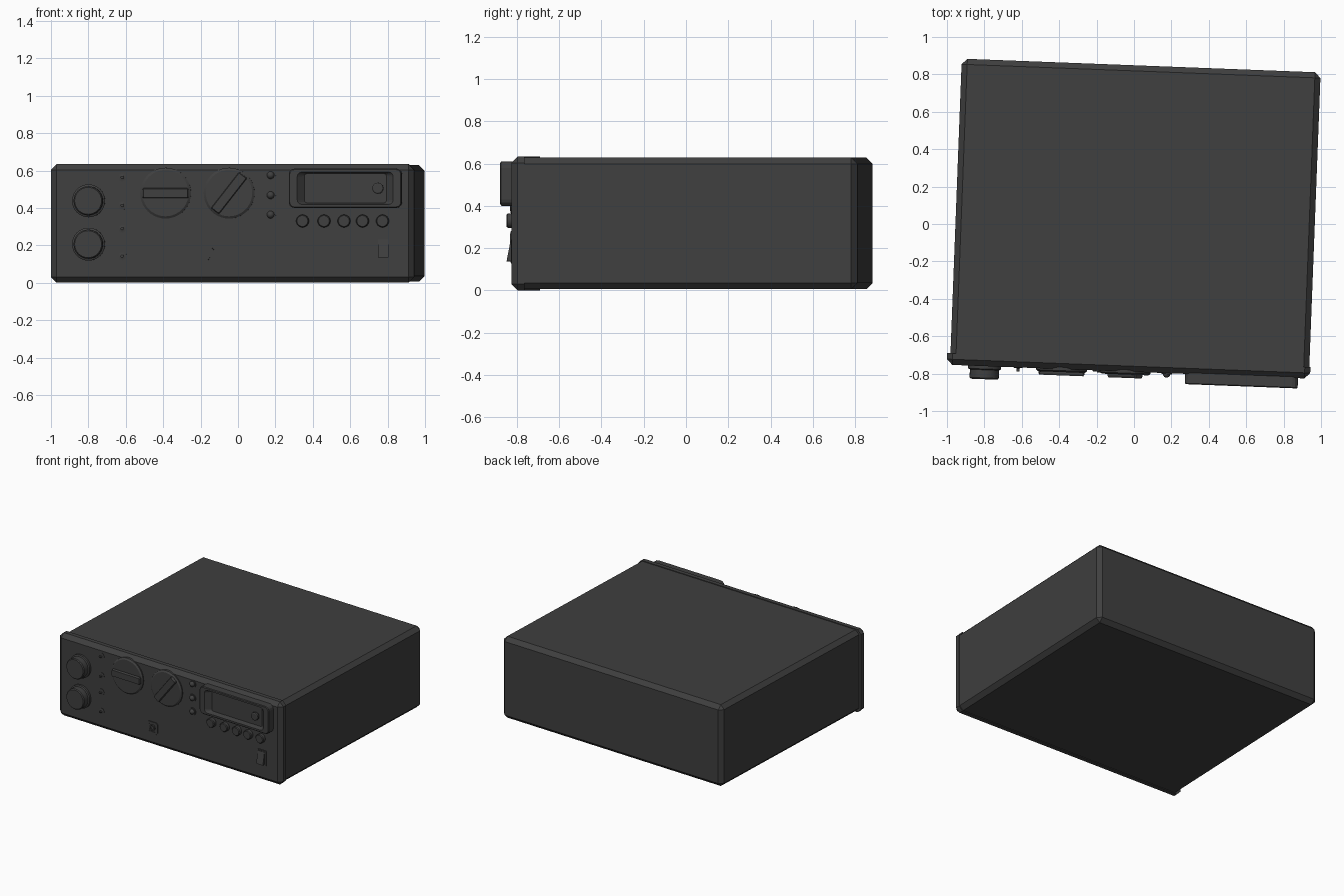
import bpy
import bmesh
from math import cos, sin, pi, radians
from mathutils import Matrix

cube = bpy.data.objects.get("Cube")
if cube:
    bpy.data.objects.remove(cube, do_unlink=True)

GREY = (0.05, 0.05, 0.05, 1)
mat = bpy.data.materials.new("dark_grey")
mat.use_nodes = True
mat.diffuse_color = GREY
bsdf = mat.node_tree.nodes["Principled BSDF"]
bsdf.inputs["Base Color"].default_value = GREY

FACE_Y = -0.79                       # front surface of the panel
TURN = Matrix.Rotation(radians(-2.2), 4, 'Z')


def ring(w, h, corner, n):
    """Outline of a rectangle with rounded (n > 1) or chamfered (n = 1) corners."""
    pts = []
    for q, (sx, sz) in enumerate([(1, 1), (-1, 1), (-1, -1), (1, -1)]):
        for i in range(n + 1):
            a = (q + i / n) * pi / 2
            pts.append((sx * (w / 2 - corner) + corner * cos(a),
                        sz * (h / 2 - corner) + corner * sin(a)))
    return pts


def loft(name, x, z, rings, n=1, spin=0, smooth=False):
    """Join rings (width, height, corner, distance out from panel) into a solid."""
    bm = bmesh.new()
    loops = []
    for w, h, c, out in rings:
        loops.append([bm.verts.new((px, -out, pz)) for px, pz in ring(w, h, c, n)])
    count = len(loops[0])
    for a, b in zip(loops, loops[1:]):
        for i in range(count):
            j = (i + 1) % count
            bm.faces.new((a[i], a[j], b[j], b[i]))
    bm.faces.new(loops[0])
    bm.faces.new(loops[-1])
    bmesh.ops.remove_doubles(bm, verts=bm.verts, dist=1e-5)
    bmesh.ops.recalc_face_normals(bm, faces=bm.faces)
    place = TURN @ Matrix.Translation((x, FACE_Y, z)) @ Matrix.Rotation(spin, 4, 'Y')
    bm.transform(place)
    mesh = bpy.data.meshes.new(name)
    bm.to_mesh(mesh)
    bm.free()
    mesh.materials.append(mat)
    obj = bpy.data.objects.new(name, mesh)
    bpy.context.collection.objects.link(obj)
    if smooth:
        bpy.ops.object.select_all(action='DESELECT')
        obj.select_set(True)
        bpy.context.view_layer.objects.active = obj
        bpy.ops.object.shade_smooth_by_angle(angle=radians(30))
    return obj


def turned(name, x, z, profile, n=8):
    """Round part from a profile of (radius, distance out)."""
    return loft(name, x, z, [(2 * r, 2 * r, r, d) for r, d in profile], n, smooth=True)


# Case and front panel, chamfered all round
loft("case", 0.006, 0.317, [(1.92, 0.623, 0.03, -0.06), (1.92, 0.623, 0.03, -1.608),
                            (1.86, 0.563, 0, -1.638)])
loft("front_panel", 0, 0.317, [(1.944, 0.633, 0.03, -0.062), (1.944, 0.633, 0.03, -0.03),
                               (1.884, 0.573, 0, 0)])

# Round knobs on the left end
for name, z in (("upper_knob", 0.438), ("lower_knob", 0.206)):
    turned(name, -0.769, z, [(0.088, -0.01), (0.088, 0.015), (0.078, 0.02),
                             (0.078, 0.063), (0.072, 0.07)])

# Column of small sockets with pins
for i, z in enumerate((0.564, 0.414, 0.289, 0.142)):
    turned(f"socket_{i + 1}", -0.589, z, [(0.024, -0.01), (0.024, 0.003), (0.012, 0.003),
                                          (0.008, 0.005), (0.008, 0.022)], 4)

# Selector dials with a grip bar across each
for name, x, spin in (("left_dial", -0.357, 0), ("right_dial", -0.017, radians(-52))):
    turned(name, x, 0.479, [(0.136, -0.01), (0.136, 0.008), (0.124, 0.016)], 10)
    loft(name + "_grip", x, 0.479, [(0.246, 0.054, 0.006, 0), (0.246, 0.054, 0.006, 0.024),
                                    (0.236, 0.046, 0.004, 0.034)], spin=spin)

# Indicator lamps
for i, z in enumerate((0.575, 0.468, 0.364)):
    dome = [(0.02 * cos(a), 0.006 + 0.018 * sin(a)) for a in (0, 0.5, 1.0, 1.4)]
    turned(f"lamp_{i + 1}", 0.205, z, [(0.028, -0.01), (0.028, 0.006)] + dome, 5)

# Display housing with a sunken, sloping pocket
loft("display_housing", 0.606, 0.505,
     [(0.604, 0.21, 0.03, -0.01), (0.604, 0.21, 0.03, 0.05), (0.594, 0.2, 0.026, 0.055),
      (0.514, 0.174, 0.026, 0.055), (0.438, 0.156, 0.012, 0.02)], 3)
turned("display_knob", 0.78, 0.505, [(0.018, 0.015), (0.018, 0.035), (0.03, 0.035),
                                     (0.03, 0.049), (0.024, 0.053)], 4)

# Row of push buttons
for i, x in enumerate((0.376, 0.491, 0.598, 0.697, 0.804)):
    turned(f"button_{i + 1}", x, 0.33, [(0.034, -0.01), (0.034, 0.022), (0.029, 0.028)], 6)

# Square jack
loft("jack_plate", -0.143, 0.142, [(0.09, 0.09, 0.012, -0.01), (0.09, 0.09, 0.012, 0.006),
                                   (0.06, 0.06, 0.006, 0.006), (0.06, 0.06, 0.006, 0.002)])
turned("jack_socket", -0.143, 0.142, [(0.024, 0), (0.024, 0.01), (0.014, 0.01),
                                      (0.014, 0.002)], 5)

# Rocker switch, its lower end tilted out
loft("switch_frame", 0.808, 0.184, [(0.084, 0.114, 0.004, -0.01), (0.084, 0.114, 0.004, 0.006)])
rocker = loft("switch_rocker", 0.808, 0.184, [(0.058, 0.096, 0.002, 0), (0.058, 0.096, 0.002, 0.02)])
outer = [v for v in rocker.data.vertices if (TURN.inverted() @ v.co).y < FACE_Y - 0.01]
for v in outer:
    v.co.y += 0.011 if v.co.z > 0.184 else -0.007
